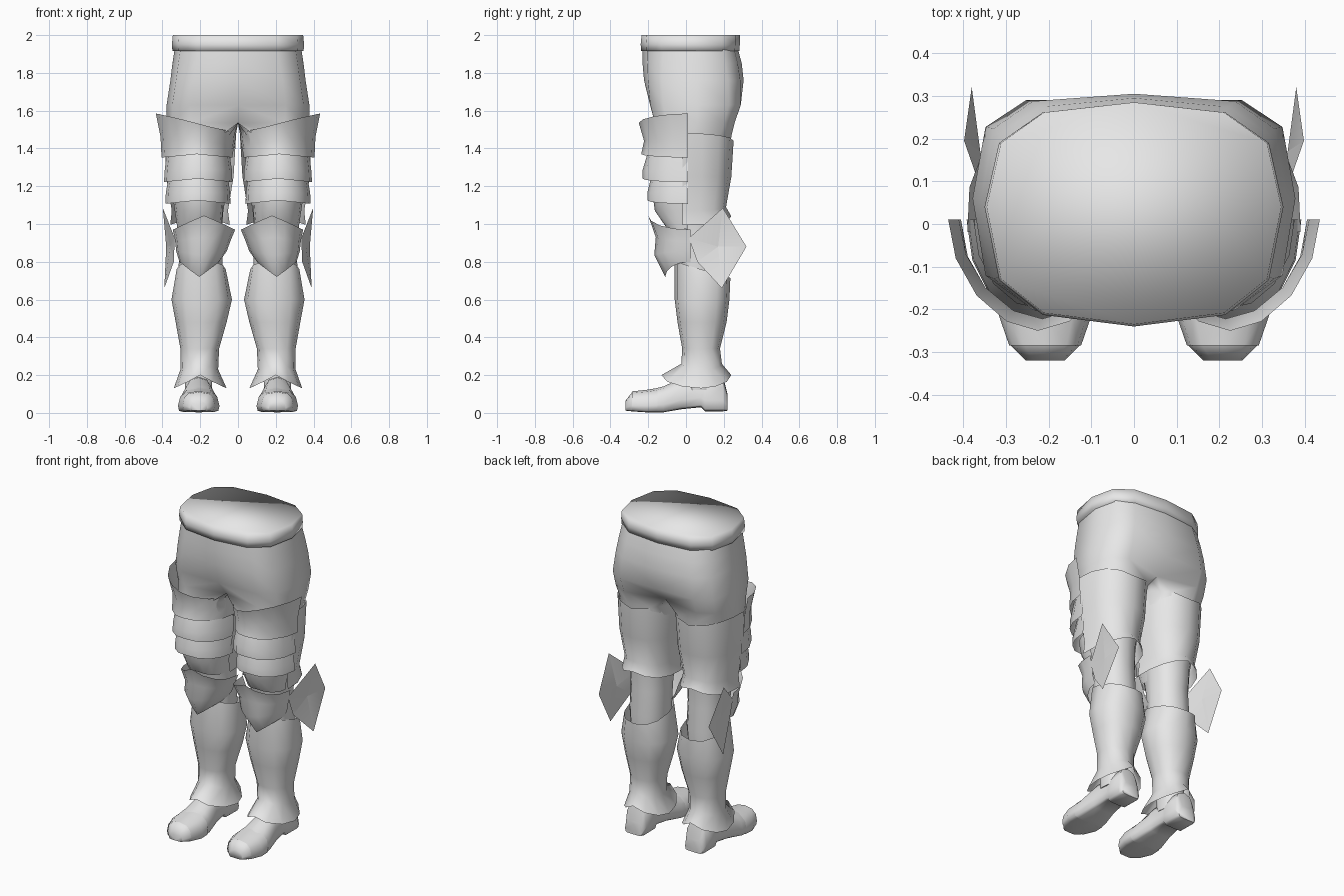
import bpy, bmesh, math

if "Cube" in bpy.data.objects:
    bpy.data.objects.remove(bpy.data.objects["Cube"])

steel = bpy.data.materials.new("light_steel_grey")
steel.diffuse_color = (0.8, 0.8, 0.8, 1)
steel.use_nodes = True
steel.node_tree.nodes["Principled BSDF"].inputs["Base Color"].default_value = steel.diffuse_color


def make(name, rows, closed=False, caps=False, mirror=True, angle=50, weld=False):
    """Skin rows of points into one smooth part, mirrored to the other leg."""
    bm = bmesh.new()
    grid = [[bm.verts.new(p) for p in r] for r in rows]
    n = len(grid[0])
    for a, b in zip(grid, grid[1:]):
        for i in range(n if closed else n - 1):
            j = (i + 1) % n
            quad = (a[i], b[i], b[j], a[j])
            if not (weld and all(abs(v.co.x) < 1e-5 for v in quad)):
                bm.faces.new(quad)
    if caps:
        bm.faces.new(grid[0])
        bm.faces.new(grid[-1][::-1])
        bmesh.ops.recalc_face_normals(bm, faces=bm.faces)
    bmesh.ops.delete(bm, geom=[v for v in bm.verts if not v.link_faces], context='VERTS')
    me = bpy.data.meshes.new(name)
    bm.to_mesh(me)
    bm.free()
    me.materials.append(steel)
    ob = bpy.data.objects.new(name, me)
    bpy.context.collection.objects.link(ob)
    bpy.ops.object.select_all(action='DESELECT')
    ob.select_set(True)
    bpy.context.view_layer.objects.active = ob
    bpy.ops.object.shade_smooth_by_angle(angle=math.radians(angle))
    if mirror:
        m = ob.modifiers.new("mirror", 'MIRROR')
        m.use_mirror_merge = weld
    return ob


def spow(v, p):
    return math.copysign(abs(v) ** p, v)


def ring(x0, x1, cy, yf, yb, z, sx=0, sy=0, k=0, p=0.85, a0=0, a1=360, n=12, angles=None):
    """Rounded outline from x0..x1 and yf..yb; sx, sy, k tilt or dip its edge."""
    cx, rx, full = (x0 + x1) / 2, (x1 - x0) / 2, a1 - a0 == 360
    angles = angles or [a0 + (a1 - a0) * i / n for i in range(n if full else n + 1)]
    pts = []
    for deg in angles:
        a = math.radians(deg)
        c, s = math.cos(a), math.sin(a)
        ry = yb - cy if s > 0 else cy - yf
        pts.append((cx + rx * spow(c, p), cy + ry * spow(s, p),
                    z + sx * c + sy * s + k * abs(c)))
    return pts


# Waistband with closed top
make("waistband", [ring(-.345, .345, .04, -.235, .285, 2.0, p=.71),
                   ring(-.35, .35, .04, -.24, .285, 1.95, p=.71),
                   ring(-.347, .347, .04, -.237, .282, 1.915, p=.71)],
     closed=True, caps=True, mirror=False, angle=120)


# Hips: half outlines closed along the centre line, splitting into the thighs
def hip_half(x, yf, yb, z, dip, p):
    outer = ring(-x, x, .06, yf, yb, z, p=p, angles=[-89.999, -60, -30, 0, 30, 60, 89.999])
    outer[0], outer[-1] = (0, yf + dip, z), (0, yb - dip, z)
    y0, y1 = yb - dip, yf + dip
    return outer + [(0, y0 + (y1 - y0) * t / 6, z) for t in range(1, 6)]


split = [-120, -80, -40, 0, 40, 80, 120, 140, 160, 180, 200, 220]
make("hips", [hip_half(*r) for r in (
    (.335, -.23, .274, 1.93, 0, .68), (.347, -.23, .295, 1.85, 0, .65),
    (.358, -.225, .308, 1.76, .003, .6), (.378, -.21, .31, 1.63, .02, .58),
    (.377, -.185, .275, 1.535, .07, .6))] +
    [ring(.012, .374, .04, -.18, .243, 1.465, angles=split),
     ring(.02, .365, .04, -.17, .235, 1.4, angles=split)],
    closed=True, angle=80, weld=True)

# Leg underneath the armour, thigh to ankle
make("under_leg", [ring(x0, x1, .05, yf, yb, z) for x0, x1, yf, yb, z in (
    (.03, .36, -.165, .23, 1.46),
    (.05, .355, -.15, .2, 1.25), (.08, .32, -.1, .185, 1.05),
    (.085, .31, -.06, .18, .9), (.08, .315, -.03, .19, .75),
    (.1, .3, -.01, .18, .55), (.12, .29, 0, .16, .35), (.14, .28, .01, .15, .12))],
    closed=True, caps=True)

# Rear thigh plate with flared lower lip
make("rear_thigh_plate", [ring(x0, x1, 0, -.1, yb, z, k=k, a0=-8, a1=188, n=8)
                          for x0, x1, yb, z, k in (
    (.008, .392, .252, 1.44, .04), (.022, .382, .24, 1.25, 0),
    (.052, .352, .212, 1.09, -.02), (.042, .36, .24, 1.04, -.045))])

# Four overlapping front thigh plates: x0, x1, front y, z, sideways tilt
lames = [
    ((.015, .435, -.25, 1.535, .05), (.02, .41, -.222, 1.44, .02), (.03, .405, -.237, 1.37, 0)),
    ((.045, .375, -.2, 1.385, .01), (.032, .388, -.23, 1.285, 0), (.03, .392, -.23, 1.24, 0)),
    ((.055, .365, -.18, 1.265, 0), (.042, .382, -.205, 1.165, 0), (.04, .385, -.205, 1.125, 0)),
    ((.075, .345, -.175, 1.14, 0), (.08, .335, -.165, 1.07, 0), (.09, .32, -.11, .99, 0)),
]
for i, rows in enumerate(lames):
    make(f"front_thigh_plate_{i + 1}",
         [ring(x0, x1, .01, yf, .1, z, sx=s, k=-.018 if j == 2 else 0,
               p=1.1 if i == 0 else .97, a0=180, a1=360, n=8)
          for j, (x0, x1, yf, z, s) in enumerate(rows)])

# Knee guard, pointed at top and bottom
make("knee_guard", [ring(x0, x1, .025, yf, .1, z, k=k, p=.95, a0=180, a1=360, n=8)
                    for x0, x1, yf, z, k in (
    (.015, .345, -.2, 1.045, -.075), (.04, .333, -.16, .93, -.02),
    (.06, .327, -.168, .835, .02), (.1, .31, -.11, .72, .08))], angle=60)

# Diamond fin on the outside of the knee, very slightly folded
hub = (.36, .17, .88)
make("knee_fin", [[hub] * 5,
                  [(.335, .015, .925), (.34, .06, .8), (.39, .19, .66),
                   (.38, .32, .88), (.398, .195, 1.085)]],
     closed=True, angle=60)

# Shin guard flaring over the foot
make("shin_guard", [ring(x0, x1, .08, yf, yb, z, sy=sy, k=k, p=p)
                    for x0, x1, yf, yb, z, sy, k, p in (
    (.065, .325, -.06, .235, .76, -.045, 0, .85), (.032, .352, -.06, .23, .6, 0, 0, .85),
    (.06, .33, -.045, .215, .48, 0, 0, .85), (.1, .305, -.02, .18, .34, 0, 0, .85),
    (.105, .305, -.025, .19, .26, 0, -.03, .9), (.06, .34, -.13, .24, .2, 0, -.07, 1.1))],
    closed=True, angle=60)


# Boot and toe cap, built from flat-soled cross-sections running toe to heel
def section(y, w, zb, zt, grow=0):
    zc = zb + .3 * (zt - zb)
    pts = []
    for i in range(12):
        a = math.tau * i / 12
        c, s = math.cos(a), math.sin(a)
        h = (zt - zc + grow) if s > 0 else zc - zb
        pts.append((.208 + (w + grow) * spow(c, .75 if s > 0 else .4), y,
                    zc + h * spow(s, .9 if s > 0 else .4)))
    return pts


toe = [(-.32, .045, .012, .065), (-.285, .08, .008, .11), (-.21, .106, .003, .118)]
foot = [(-.12, .1, .003, .14), (-.02, .078, .02, .185), (.08, .065, .03, .2),
        (.1, .068, .008, .2), (.195, .07, .008, .2), (.22, .06, .012, .1)]
make("boot", [section(*s) for s in toe + foot], closed=True, caps=True, angle=60)
make("toe_cap", [section(*s, grow=.004) for s in toe[1:] + [(-.15, .103, .003, .128)]][::-1],
     closed=True, angle=60)
